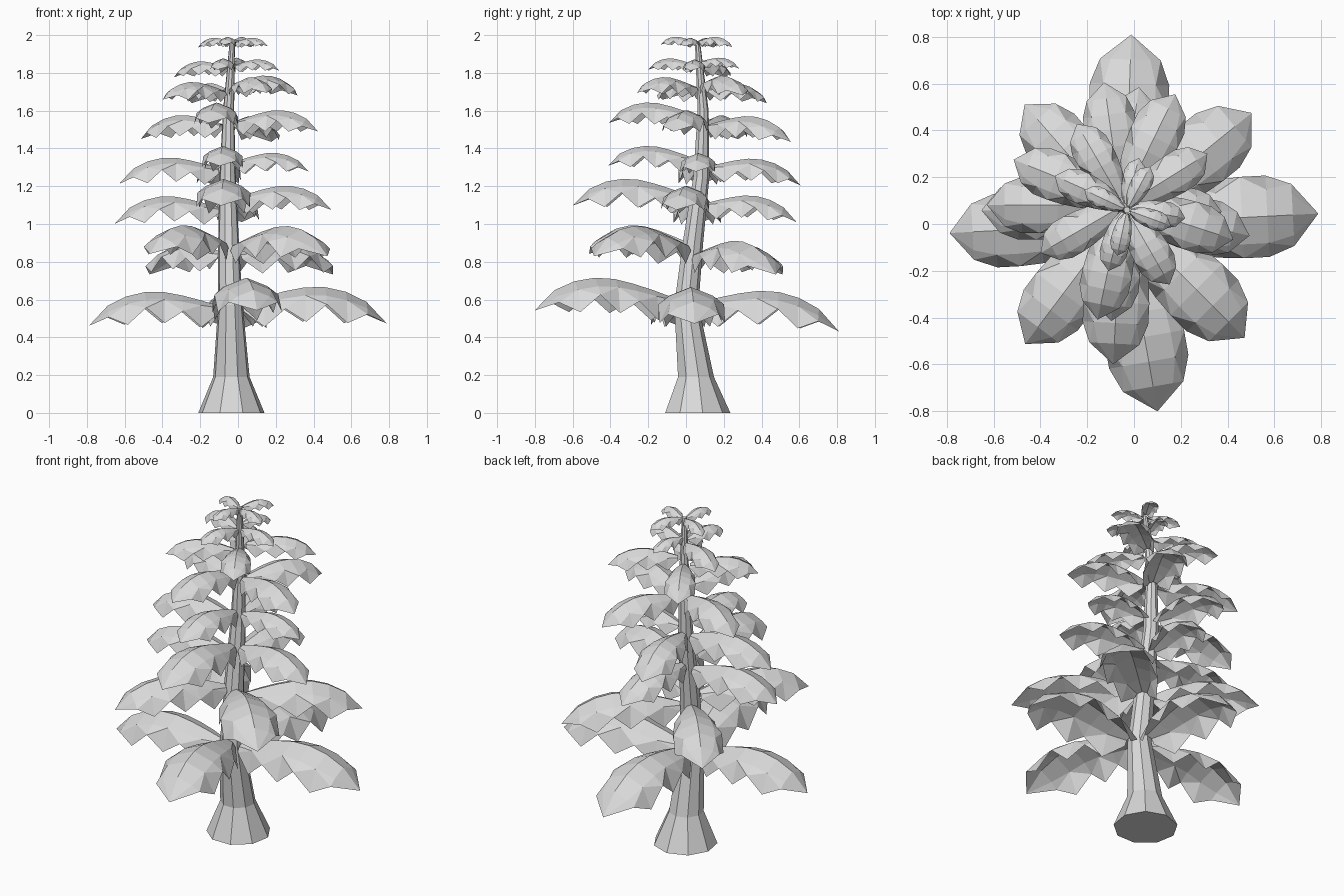
import bpy, bmesh, math
from mathutils import Vector

cube = bpy.data.objects.get("Cube")
if cube:
    bpy.data.objects.remove(cube, do_unlink=True)

grey = bpy.data.materials.new("pale_grey")
grey.use_nodes = True
colour = (0.7, 0.7, 0.7, 1)
grey.diffuse_color = colour
grey.node_tree.nodes["Principled BSDF"].inputs["Base Color"].default_value = colour


def finish(bm, name):
    bmesh.ops.recalc_face_normals(bm, faces=bm.faces)
    mesh = bpy.data.meshes.new(name)
    bm.to_mesh(mesh)
    bm.free()
    mesh.materials.append(grey)
    obj = bpy.data.objects.new(name, mesh)
    bpy.context.collection.objects.link(obj)


# Trunk centre line: x, y, z, radius
SPINE = [(-.035, .057, 0, .178), (-.035, .05, .19, .098), (-.04, 0, .57, .066),
         (-.05, .035, .9, .056), (-.055, .08, 1.25, .044), (-.05, .09, 1.6, .03),
         (-.03, .06, 1.97, .014)]


def trunk_centre(z):
    for a, b in zip(SPINE, SPINE[1:]):
        if z <= b[2]:
            return Vector(a[:2]).lerp(Vector(b[:2]), (z - a[2]) / (b[2] - a[2]))
    return Vector(SPINE[-1][:2])


def build_trunk(sides=9):
    bm = bmesh.new()
    rings = []
    for x, y, z, r in SPINE:
        angles = [math.tau * (k + .25) / sides for k in range(sides)]
        rings.append([bm.verts.new((x + r * math.cos(a), y + r * math.sin(a), z)) for a in angles])
    for low, high in zip(rings, rings[1:]):
        for k in range(sides):
            n = (k + 1) % sides
            bm.faces.new((low[k], low[n], high[n], high[k]))
    bm.faces.new(rings[0][::-1])
    bm.faces.new(rings[-1])
    finish(bm, "trunk")


# Frond shape in units of its length: half width, crest height and toothed hem drop
WIDTH = [.06, .14, .175, .2, .21, .21, .16]
CREST = [-.1, -.06, -.025, 0, 0, -.03, -.095]
HEM = [.05, .19, .11, .22, .11, .2, .08]
TILT = Vector((.01, -.06, 0))


def build_frond(name, degrees, reach, crest):
    a = math.radians(degrees)
    out = Vector((math.cos(a), math.sin(a), 0))
    side = Vector((-out.y, out.x, 0))
    root = trunk_centre(crest - .1 * reach).to_3d()
    root.z = crest
    lean = out.dot(TILT)
    bm = bmesh.new()
    steps = len(WIDTH)

    def point(step, across, height):
        along = .08 + .92 * step / steps
        lift = height + lean * (along - .5)
        return bm.verts.new(root + reach * (out * along + side * across + Vector((0, 0, lift))))

    rows = []
    for i, (w, c, hem) in enumerate(zip(WIDTH, CREST, HEM)):
        section = [(-w, hem), (-.66 * w, .26 * w), (0, 0), (.66 * w, .26 * w), (w, hem)]
        rows.append([point(i, s, c - drop) for s, drop in section])
    for near, far in zip(rows, rows[1:]):
        for k in range(len(near) - 1):
            bm.faces.new((near[k], far[k], far[k + 1], near[k + 1]))
    tip = point(steps, 0, -.235)
    for k in range(len(rows[-1]) - 1):
        bm.faces.new((rows[-1][k], tip, rows[-1][k + 1]))
    bmesh.ops.triangulate(bm, faces=bm.faces)
    finish(bm, name)


# Tiers of four fronds: direction, reach and crest height of each
TIERS = [
    [(3, .83, .665), (88, .81, .645), (183, .75, .64), (280, .82, .71)],
    [(39, .71, .91), (131, .64, .9), (233, .69, .99), (315, .74, .985)],
    [(-12, .56, 1.2), (82, .53, 1.15), (180, .6, 1.145), (267, .67, 1.235)],
    [(-4, .43, 1.375), (98, .53, 1.345), (180, .575, 1.35), (265, .5, 1.41)],
    [(-18, .5, 1.6), (64, .52, 1.57), (158, .5, 1.575), (258, .51, 1.64)],
    [(32, .42, 1.785), (120, .4, 1.745), (210, .41, 1.75), (300, .39, 1.775)],
    [(-10, .26, 1.87), (75, .22, 1.88), (156, .33, 1.86), (255, .28, 1.875)],
    [(-20, .2, 1.985), (62, .21, 1.99), (155, .2, 1.985), (258, .2, 1.99)],
]

build_trunk()
for n, fronds in enumerate(TIERS, 1):
    for k, (degrees, reach, crest) in enumerate(fronds, 1):
        build_frond(f"frond_tier_{n}_{k}", degrees, reach, crest)
